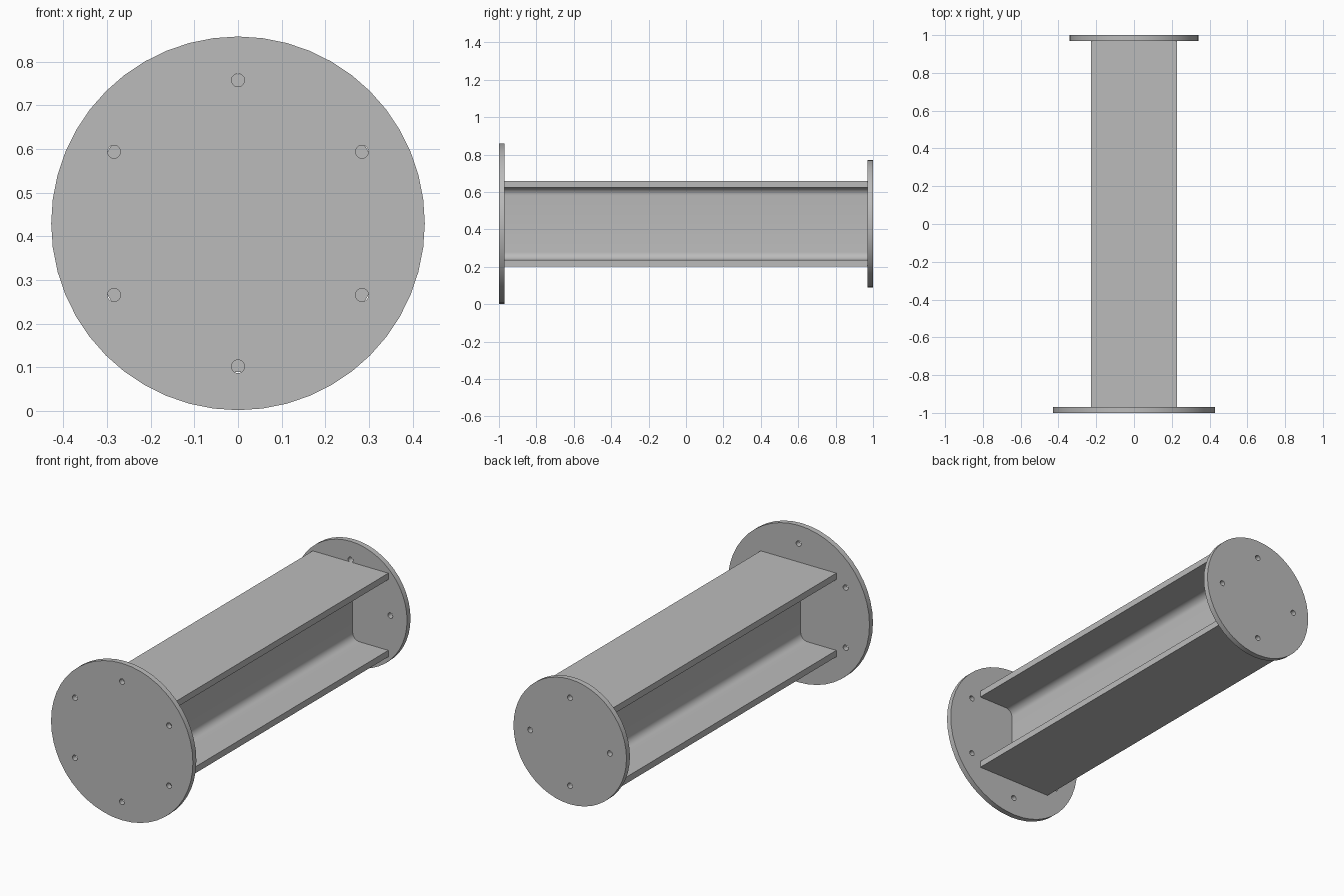
import bpy
import bmesh
from math import sin, cos, pi, radians
from mathutils import Vector

cube = bpy.data.objects.get("Cube")
if cube:
    bpy.data.objects.remove(cube, do_unlink=True)

AXIS_Z = 0.43      # height of the common axis
PLATE = 0.03       # end plate thickness

steel = bpy.data.materials.new("steel_grey")
steel.use_nodes = True
GREY = (0.5, 0.5, 0.5, 1)
steel.diffuse_color = GREY
steel.node_tree.nodes["Principled BSDF"].inputs["Base Color"].default_value = GREY


def circle(cx, cz, r, n):
    return [(cx + r * cos(2 * pi * i / n), cz + r * sin(2 * pi * i / n)) for i in range(n)]


def extrude_loops(name, loops, y0, y1):
    """Fill an outline with holes in the xz plane and extrude it along y."""
    bm = bmesh.new()
    edges = []
    for loop in loops:
        vs = [bm.verts.new((x, y0, z + AXIS_Z)) for x, z in loop]
        edges += [bm.edges.new((a, b)) for a, b in zip(vs, vs[1:] + vs[:1])]
    bmesh.ops.triangle_fill(bm, edges=edges, use_beauty=True, use_dissolve=False,
                            normal=Vector((0, -1, 0)))
    out = bmesh.ops.extrude_face_region(bm, geom=bm.faces[:], use_keep_orig=True)
    moved = [g for g in out["geom"] if isinstance(g, bmesh.types.BMVert)]
    bmesh.ops.translate(bm, verts=moved, vec=(0, y1 - y0, 0))
    bmesh.ops.recalc_face_normals(bm, faces=bm.faces[:])
    mesh = bpy.data.meshes.new(name)
    bm.to_mesh(mesh)
    bm.free()
    mesh.materials.append(steel)
    obj = bpy.data.objects.new(name, mesh)
    bpy.context.collection.objects.link(obj)
    bpy.ops.object.select_all(action='DESELECT')
    obj.select_set(True)
    bpy.context.view_layer.objects.active = obj
    bpy.ops.object.shade_smooth_by_angle(angle=radians(30))
    return obj


def end_plate(name, radius, holes, ring, y0):
    """Round plate with a ring of bolt holes, the first one at the top."""
    loops = [circle(0, 0, radius, 48)]
    for i in range(holes):
        a = pi / 2 + 2 * pi * i / holes
        loops.append(circle(ring * cos(a), ring * sin(a), 0.015, 20))
    extrude_loops(name, loops, y0, y0 + PLATE)


# End plates
end_plate("front_plate", 0.428, 6, 0.328, -1)
end_plate("back_plate", 0.341, 4, 0.24, 1 - PLATE)

# Wide-flange beam: one quarter of the section, mirrored twice
half, flange, web, fillet = 0.228, 0.035, 0.013, 0.041
inner = half - flange
quarter = []
for i in range(9):
    a = pi - i * pi / 16
    quarter.append((web + fillet + fillet * cos(a), inner - fillet + fillet * sin(a)))
quarter += [(half, inner), (half, half)]
upper = quarter + [(-x, z) for x, z in reversed(quarter)]
section = upper + [(-x, -z) for x, z in upper]
extrude_loops("beam", [section], -1 + PLATE, 1 - PLATE)
